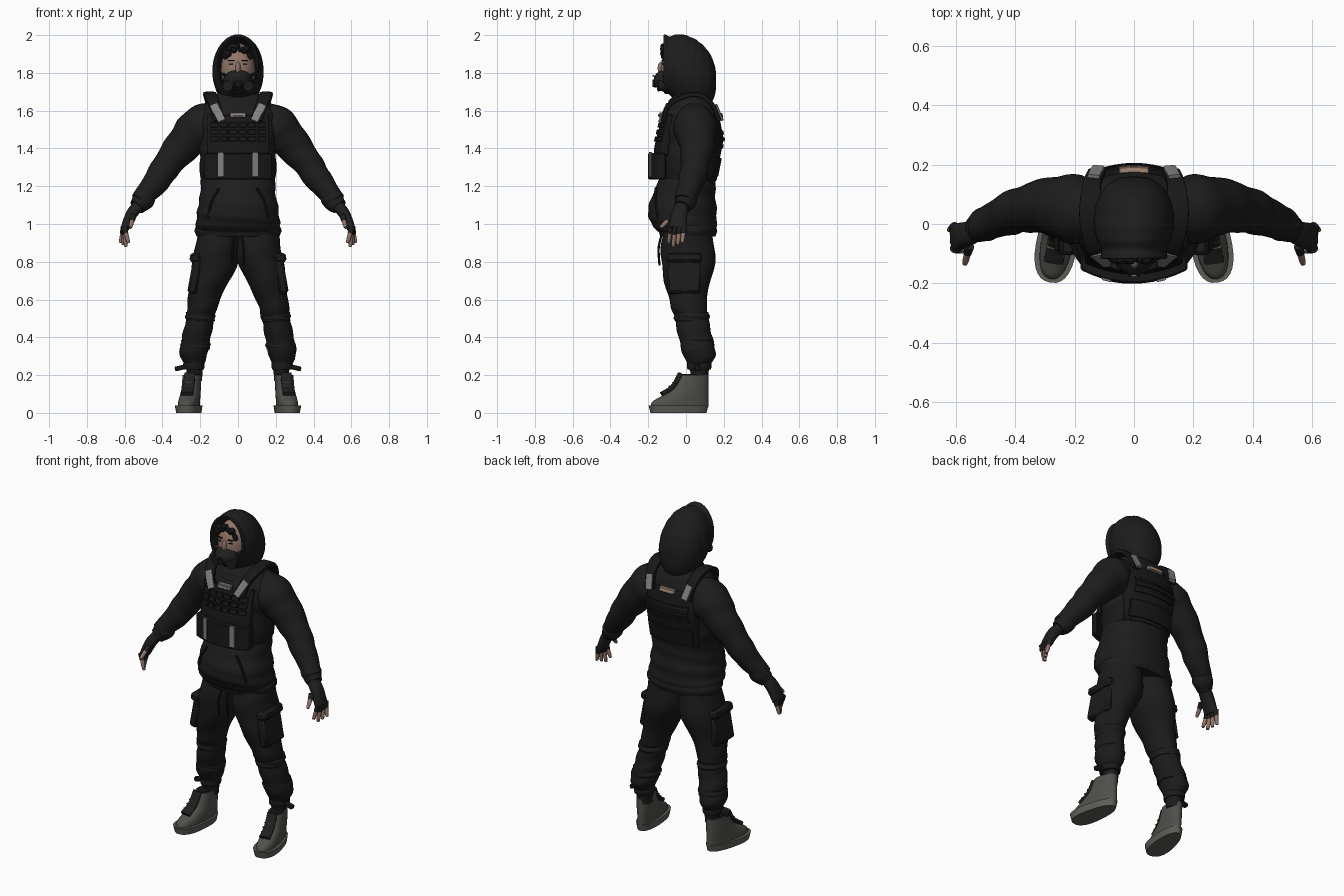
import bpy, bmesh, math, random
from mathutils import Vector, Matrix

random.seed(4)
if "Cube" in bpy.data.objects:
    bpy.data.objects.remove(bpy.data.objects["Cube"])

X, Y, Z = (Vector(row) for row in Matrix.Identity(3))
FRONT, BACK = -1, 1


def material(name, *shade):
    colour = ((shade * 3)[:3]) + (1,)
    mat = bpy.data.materials.new(name)
    mat.use_nodes = True
    mat.diffuse_color = colour
    shader = next(node for node in mat.node_tree.nodes if node.type == 'BSDF_PRINCIPLED')
    shader.inputs["Base Color"].default_value = colour
    return mat


HOODIE = material("hoodie black", .012)
PANTS = material("trouser black", .011)
VEST = material("vest black", .009)
MASK = material("mask black", .014)
HAIR = material("hair black", .007)
SKIN = material("skin", .29, .18, .14)
SHOE = material("shoe grey", .08, .08, .07)
SOLE = material("sole grey", .11, .11, .1)
GREY = material("webbing grey", .22)
TAN = material("label tan", .38, .25, .18)


def finish(bm, name, mat):
    bmesh.ops.recalc_face_normals(bm, faces=bm.faces)
    mesh = bpy.data.meshes.new(name)
    bm.to_mesh(mesh)
    bm.free()
    mesh.materials.append(mat)
    mesh.shade_smooth()
    mesh.set_sharp_from_angle(angle=math.radians(40))
    ob = bpy.data.objects.new(name, mesh)
    bpy.context.collection.objects.link(ob)
    return ob


def blend(a, b, c, d, t):
    """Catmull-Rom interpolation between b and c."""
    return b + t / 2 * (c - a + t * (2 * a - 5 * b + 4 * c - d + t * (3 * b - a - 3 * c + d)))


def spline(rings, steps):
    padded = [rings[0], *rings, rings[-1]]
    points = []
    for four in zip(padded, padded[1:], padded[2:], padded[3:]):
        for step in range(steps):
            points.append([blend(*values, step / steps) for values in zip(*four)])
    return points + [rings[-1]]


def loft(name, rings, mat, axis=None, ref=Y, flat=1, power=1, folds=0, sides=32, steps=6):
    """Skin rings of (x, y, z, radius along ref, optional second radius)."""
    bm = bmesh.new()
    points = spline(rings, steps)
    centres = [Vector(p[:3]) for p in points]
    loops = []
    for i, p in enumerate(points):
        along = axis or (centres[min(i + 1, len(points) - 1)] - centres[max(i - 1, 0)]).normalized()
        u = (ref - along * ref.dot(along)).normalized()
        v = along.cross(u)
        second = p[4] if len(p) > 4 else p[3] * flat
        loop = []
        for k in range(sides):
            a = math.tau * k / sides
            wrinkle = 1 + folds * math.sin(i + a + math.sin(a + i / 5))
            c, s = math.cos(a), math.sin(a)
            across = math.copysign(abs(c) ** power, c) * p[3]
            depth = math.copysign(abs(s) ** power, s) * second
            loop.append(bm.verts.new(centres[i] + (u * across + v * depth) * wrinkle))
        loops.append(loop)
    for low, high in zip(loops, loops[1:]):
        for k in range(sides):
            bm.faces.new((low[k - 1], low[k], high[k], high[k - 1]))
    bm.faces.new(loops[0])
    bm.faces.new(loops[-1])
    return finish(bm, name, mat)


def band(name, x, y, z, radius, height, mat, **options):
    """A level ring of cloth, fullest at its middle."""
    rings = [(x, y, z + side * height / 2, radius * (1 - abs(side) / 20)) for side in (-1, 0, 1)]
    return loft(name, rings, mat, axis=Z, ref=X, **options)


def block(name, loc, size, mat, roll=0, turn=0, wrap=0, bevel=.005):
    """Bevelled box; with wrap, loc y is the lift off the curved chest or back."""
    bm = bmesh.new()
    bmesh.ops.create_cube(bm, size=1)
    if wrap:
        bmesh.ops.subdivide_edges(bm, edges=bm.edges[:], cuts=7, use_grid_fill=True)
    rotation = Matrix.Rotation(turn, 3, 'Z') @ Matrix.Rotation(roll, 3, 'Y')
    for v in bm.verts:
        v.co = rotation @ Vector(a * b for a, b in zip(v.co, size)) + Vector(loc)
        if wrap:
            lean = max(0, v.co.z - 1.4) / 4 if wrap == FRONT else abs(v.co.z - 1.45) / 5
            v.co.y = wrap * (v.co.y + .15 - 1.4 * v.co.x ** 2 - lean)
    ob = finish(bm, name, mat)
    edge = ob.modifiers.new("soft edges", 'BEVEL')
    edge.width = min(bevel, min(size) / 4)
    edge.limit_method = 'ANGLE'
    return ob


def ball(name, loc, size, mat):
    bm = bmesh.new()
    bmesh.ops.create_uvsphere(bm, u_segments=24, v_segments=16, radius=1)
    bmesh.ops.transform(bm, verts=bm.verts, matrix=Matrix.LocRotScale(Vector(loc), None, Vector(size)))
    return finish(bm, name, mat)


# Hoodie body with a full belly, hem and neck
loft("hoodie_body", [(0, .01, .95, .215, .15), (0, -.01, 1, .222, .172), (0, -.02, 1.07, .215, .182),
                     (0, -.01, 1.16, .2, .165), (0, .01, 1.25, .195, .15), (0, .01, 1.4, .2, .15),
                     (0, .02, 1.53, .21, .155), (0, .03, 1.62, .18, .13), (0, .02, 1.7, .1, .075)],
     HOODIE, axis=Z, ref=X, power=.9, folds=.015, sides=48)
band("hoodie_hem", 0, .01, .965, .23, .06, HOODIE, flat=.67, power=.9)
loft("neck_cowl", [(0, .01, 1.59, .14), (0, .01, 1.63, .132), (0, .02, 1.67, .115)],
     HOODIE, axis=Z, ref=X, flat=.85, folds=.02)

# Hood: a hollow opening, then a rounded shell narrowing to the back
opening = [(-.03, .092), (-.11, .102), (-.113, .112)]
shell = [(.01 + .15 * math.sin(a), .135 * math.cos(a) ** .75) for a in (i / 3 - .7 for i in range(7))]
loft("hood", [(0, y, 1.81 - y / 3, r) for y, r in opening + shell + [(.16, .01)]],
     HOODIE, axis=Y, ref=X, flat=1.4, folds=.008, sides=48)

# Head, hair and mask
ball("head", (0, -.035, 1.815), (.091, .099, .143), SKIN)
ball("nose", (0, -.13, 1.825), (.014, .02, .035), SKIN)
for i in range(15):
    a = math.pi * (i + 4) / 22
    r = random.uniform(.011, .019)
    ball("hair_curl", (.08 * math.cos(a), -.11 - r / 2, 1.85 + .085 * math.sin(a) + random.uniform(-.015, .01)),
         (r, r, r), HAIR)
loft("mask_shell", [(0, -.07, 1.76, .08), (0, -.12, 1.76, .07), (0, -.15, 1.76, .05), (0, -.17, 1.76, .025)],
     MASK, axis=Y, ref=X, flat=.85)
loft("mask_valve", [(0, -.16, 1.745, .022), (0, -.177, 1.745, .02)], HAIR, axis=Y, ref=X)
block("mask_clip", (0, -.174, 1.785), (.02, .009, .009), GREY)

# Vest
band("cummerbund", 0, .01, 1.3, .205, .14, VEST, flat=.78, power=.9)
block("front_plate", (0, 0, 1.47), (.33, .04, .22), VEST, wrap=FRONT, bevel=.01)
block("front_pouch", (0, .025, 1.305), (.36, .05, .14), VEST, wrap=FRONT, bevel=.01)
block("back_plate", (0, .02, 1.41), (.33, .06, .36), VEST, wrap=BACK, bevel=.01)
block("back_lower_panel", (0, .05, 1.3), (.3, .02, .1), VEST, wrap=BACK)
block("front_label", (0, .025, 1.578), (.085, .025, .027), GREY, wrap=FRONT)
block("front_label_inset", (0, .038, 1.578), (.055, .008, .01), TAN, wrap=FRONT)
block("back_label", (0, .06, 1.575), (.1, .02, .024), TAN, wrap=BACK)
for row in range(3):
    z = 1.45 + row * .037
    block("back_webbing", (0, .05, z - .04), (.27, .012, .022), VEST, wrap=BACK)
    for column in range(6):
        block("webbing_loop", (column / 20 - .125, .022, z), (.043, .014, .026), VEST, wrap=FRONT)

for s in (1, -1):
    # Mask and face details
    loft("mask_filter", [(s * .045, -.11, 1.735, .03), (s * .055, -.15, 1.73, .028)], MASK)
    block("mask_strap", (s * .074, -.1, 1.79), (.035, .03, .012), MASK, roll=-s * .3, turn=s * .9)
    for name, z, width in (("eye", 1.848, .022), ("eyebrow", 1.866, .034)):
        block(name, (s * .036, -.122, z), (width, .009, .006), HAIR, turn=s * .3)

    # Shoulder straps and grey webbing
    strap = dict(ref=X, flat=.4, power=.35, sides=16)
    loft("shoulder_strap", [(s * .1, -.12, 1.55, .03), (s * .125, -.09, 1.63, .03), (s * .147, 0, 1.68, .035),
                            (s * .147, .08, 1.68, .035), (s * .14, .14, 1.63, .03), (s * .125, .175, 1.55, .03)],
         VEST, **strap)
    loft("front_strap_webbing", [(s * .085, -.137, 1.545, .021), (s * .13, -.1, 1.63, .021)], GREY, **strap)
    loft("back_strap_webbing", [(s * .12, .19, 1.55, .021), (s * .137, .158, 1.63, .021)], GREY, **strap)
    block("pouch_webbing", (s * .092, .05, 1.315), (.03, .009, .13), GREY, wrap=FRONT)

    # Pocket opening seam on the belly
    loft("pocket_seam", [(s * .1, -.16, 1.19, .007), (s * .14, -.162, 1.12, .007), (s * .16, -.148, 1.03, .007)],
         HOODIE, sides=8)

    # Sleeves with bunched cuffs
    loft("sleeve", [(s * .1, .04, 1.57, .09), (s * .2, .05, 1.51, .115), (s * .28, .06, 1.43, .097),
                    (s * .37, .05, 1.32, .078), (s * .43, .03, 1.23, .07), (s * .52, -.01, 1.12, .05)],
         HOODIE, folds=.03)
    loft("sleeve_cuff", [(s * .48, 0, 1.17, .05), (s * .5, 0, 1.13, .058), (s * .535, -.02, 1.09, .044)],
         HOODIE, folds=.02)

    # Fingerless gloves: each cloth finger ends in a bare tip
    loft("glove_palm", [(s * .525, -.02, 1.1, .034, .032), (s * .565, -.035, 1.05, .042, .03),
                        (s * .6, -.045, .975, .048, .022)], MASK, power=.8)
    fingers = [(.604, -.01 - i / 42, .985, .622 - i / 70, .9 - .01 * (i % 3)) for i in range(4)]
    for x, y, z, tip_x, tip_z in fingers + [(.555, -.075, 1.04, .57, .98)]:
        thumb = z > 1
        base, tip = Vector((s * x, y, z)), Vector((s * tip_x, y - (.06 if thumb else .01), tip_z))
        middle = base.lerp(tip, .4)
        name = "thumb" if thumb else "finger"
        loft("glove_" + name, [(*base, .017), (*middle, .014)], MASK, sides=12)
        loft(name, [(*middle, .012), (*middle.lerp(tip, .6), .011), (*tip, .008)], SKIN, sides=12)

    # Trousers, gathered below the knee
    loft("trouser_leg", [(s * .1, .01, .98, .11), (s * .12, .01, .8, .12), (s * .18, .01, .6, .085),
                         (s * .2, .03, .5, .075), (s * .22, .05, .4, .076), (s * .235, .07, .31, .073),
                         (s * .23, .07, .23, .043), (s * .23, .07, .17, .04)],
         PANTS, axis=Z, ref=X, flat=1.18, folds=.035)
    band("knee_fold", s * .2, .03, .51, .079, .05, PANTS, flat=1.2, folds=.03)
    band("shin_fold", s * .225, .06, .36, .079, .05, PANTS, flat=1.12, folds=.03)
    band("ankle_band", s * .234, .07, .25, .057, .04, PANTS, flat=1.15)
    block("ankle_strap", (s * .3, .06, .24), (.07, .03, .025), PANTS, roll=s * .25)
    block("cargo_pocket", (s * .226, -.01, .735), (.05, .18, .21), PANTS, roll=-s * .18, bevel=.015)
    block("cargo_flap", (s * .226, -.01, .82), (.058, .19, .05), PANTS, roll=-s * .18, bevel=.015)
    loft("drawstring", [(s * .02, -.13, .94, .006), (s * .03, -.145, .87, .006), (s * .03, -.14, .78, .006)],
         VEST, sides=8)

    # High-top shoes: straight heel, front edge climbing to the ankle, toes turned out
    heel = .12
    slope = [(.03, -.19), (.06, -.18), (.09, -.13), (.13, -.07), (.2, -.03)]
    upper = [(0, (heel + toe) / 2, z, (heel - toe) / 2, .05) for z, toe in slope]
    shoe = [
        loft("shoe_sole", [(0, -.04, 0, .15, .058), (0, -.04, .04, .16, .064)], SOLE, axis=Z, power=.85),
        loft("shoe_upper", upper, SHOE, axis=Z, power=.9),
        band("shoe_collar", 0, .043, .19, .043, .03, VEST, flat=1.6),
        loft("shoe_tongue", [(0, toe, z + .01, .028) for z, toe in slope[2:]], MASK, ref=X, flat=.4, power=.6)]
    for i in range(5):
        step = i / 50
        shoe.append(block("shoe_lace", (0, step - .122, step + .1), (.06, .014, .008), SHOE))
    for part in shoe:
        for v in part.data.vertices:
            v.co.x *= 1 - 1.2 * v.co.y
        part.rotation_euler.z = s * .16
        part.location.x = s * .25
